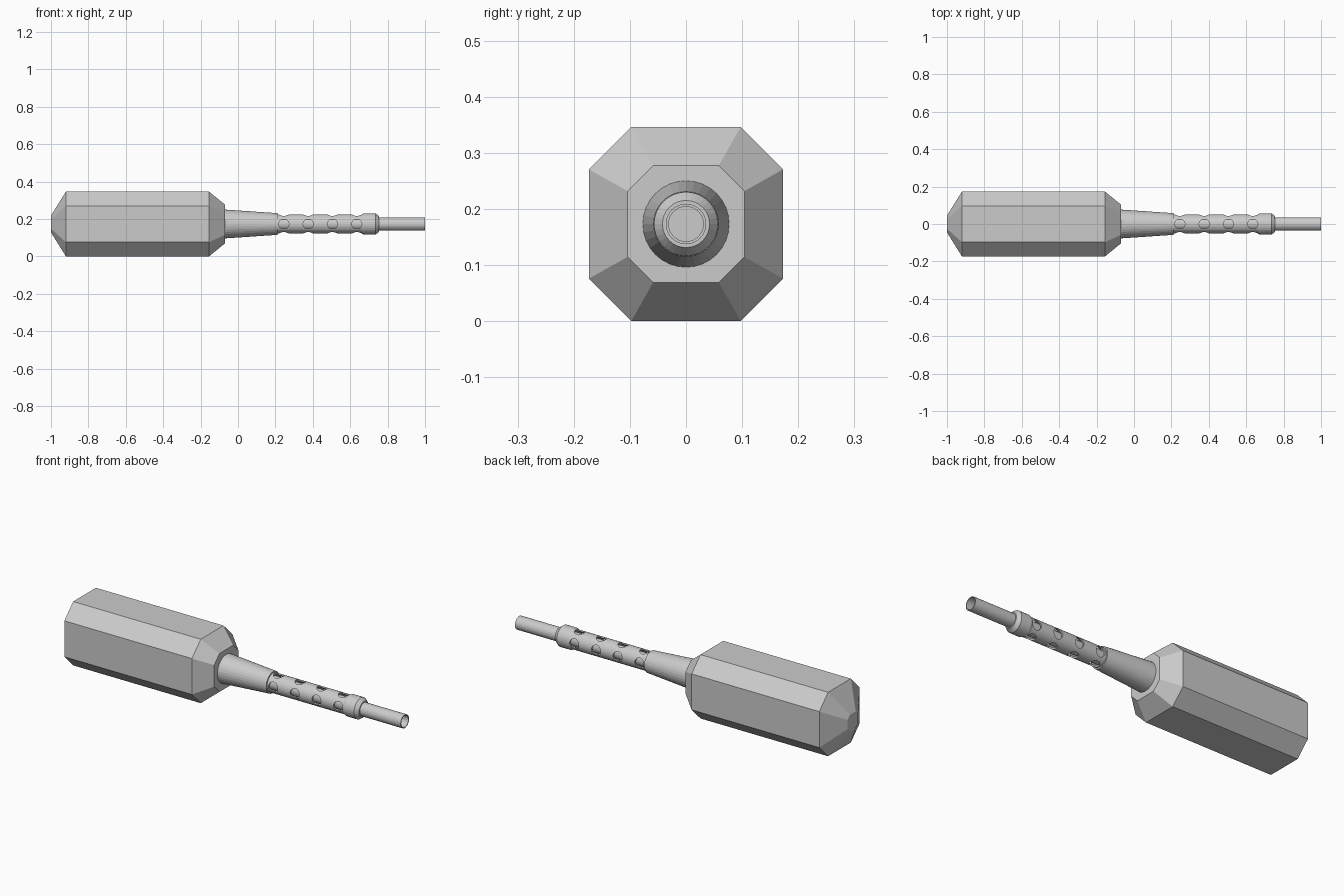
import bpy, bmesh
from math import cos, sin, tau, pi
from mathutils import Matrix, Vector

cube = bpy.data.objects.get("Cube")
if cube:
    bpy.data.objects.remove(cube)

AXIS_Z = 0.173
SIDES = 32

grey = bpy.data.materials.new("plain_grey")
grey.use_nodes = True
colour = (0.6, 0.6, 0.6, 1)
grey.diffuse_color = colour
grey.node_tree.nodes["Principled BSDF"].inputs["Base Color"].default_value = colour


def finish(name, bm):
    bmesh.ops.recalc_face_normals(bm, faces=bm.faces)
    mesh = bpy.data.meshes.new(name)
    bm.to_mesh(mesh)
    bm.free()
    mesh.materials.append(grey)
    obj = bpy.data.objects.new(name, mesh)
    bpy.context.collection.objects.link(obj)
    return obj


def loft(name, rings, loop=False):
    """Skin rings of (x, [(y, z)...]); cap the ends or join them in a loop."""
    bm = bmesh.new()
    rows = [[bm.verts.new((x, y, AXIS_Z + z)) for y, z in ring] for x, ring in rings]
    pairs = list(zip(rows, rows[1:]))
    if loop:
        pairs.append((rows[-1], rows[0]))
    else:
        bm.faces.new(rows[0])
        bm.faces.new(rows[-1])
    for a, b in pairs:
        for i in range(len(a)):
            j = (i + 1) % len(a)
            bm.faces.new((a[i], a[j], b[j], b[i]))
    return finish(name, bm)


def circle(r):
    return [(r * cos(tau * i / SIDES), r * sin(tau * i / SIDES)) for i in range(SIDES)]


def octagon(r):
    c = r * 0.563
    return [(r, c), (c, r), (-c, r), (-r, c), (-r, -c), (-c, -r), (c, -r), (r, -c)]


def lathe(name, profile, loop=False):
    return loft(name, [(x, circle(r)) for x, r in profile], loop)


# Eight-sided body with bevelled ends
loft("body", [(x, octagon(r)) for x, r in
              [(-1, 0.045), (-0.92, 0.173), (-0.155, 0.173), (-0.07, 0.104)]])

# Tapered neck
lathe("neck", [(-0.09, 0.077), (-0.07, 0.077), (0.21, 0.058)])

# Inner tube with an open end
lathe("inner_tube", [(0.2, 0.036), (1, 0.036), (1, 0.031), (0.22, 0.031)])

# Hollow sleeve with a raised, bevelled end collar
sleeve = lathe("sleeve", [(0.2, 0.051), (0.66, 0.051), (0.675, 0.057), (0.735, 0.057),
                          (0.755, 0.042), (0.755, 0.035), (0.72, 0.035),
                          (0.72, 0.043), (0.2, 0.043)], loop=True)

# Four rows of round vents cut through the sleeve
bm = bmesh.new()
for k in range(4):
    for n in range(4):
        place = (Matrix.Translation(Vector((0.245 + 0.13 * n, 0, AXIS_Z)))
                 @ Matrix.Rotation(k * pi / 2, 4, "X")
                 @ Matrix.Translation(Vector((0, 0, 0.065))))
        bmesh.ops.create_cone(bm, cap_ends=True, segments=24, radius1=0.027,
                              radius2=0.027, depth=0.06, matrix=place)
cutter = finish("vent_cutter", bm)
cutter.hide_render = True
vents = sleeve.modifiers.new("vents", "BOOLEAN")
vents.operation = "DIFFERENCE"
vents.solver = "EXACT"
vents.object = cutter
bpy.context.view_layer.objects.active = sleeve
bpy.ops.object.modifier_apply(modifier=vents.name)
bpy.data.objects.remove(cutter)
